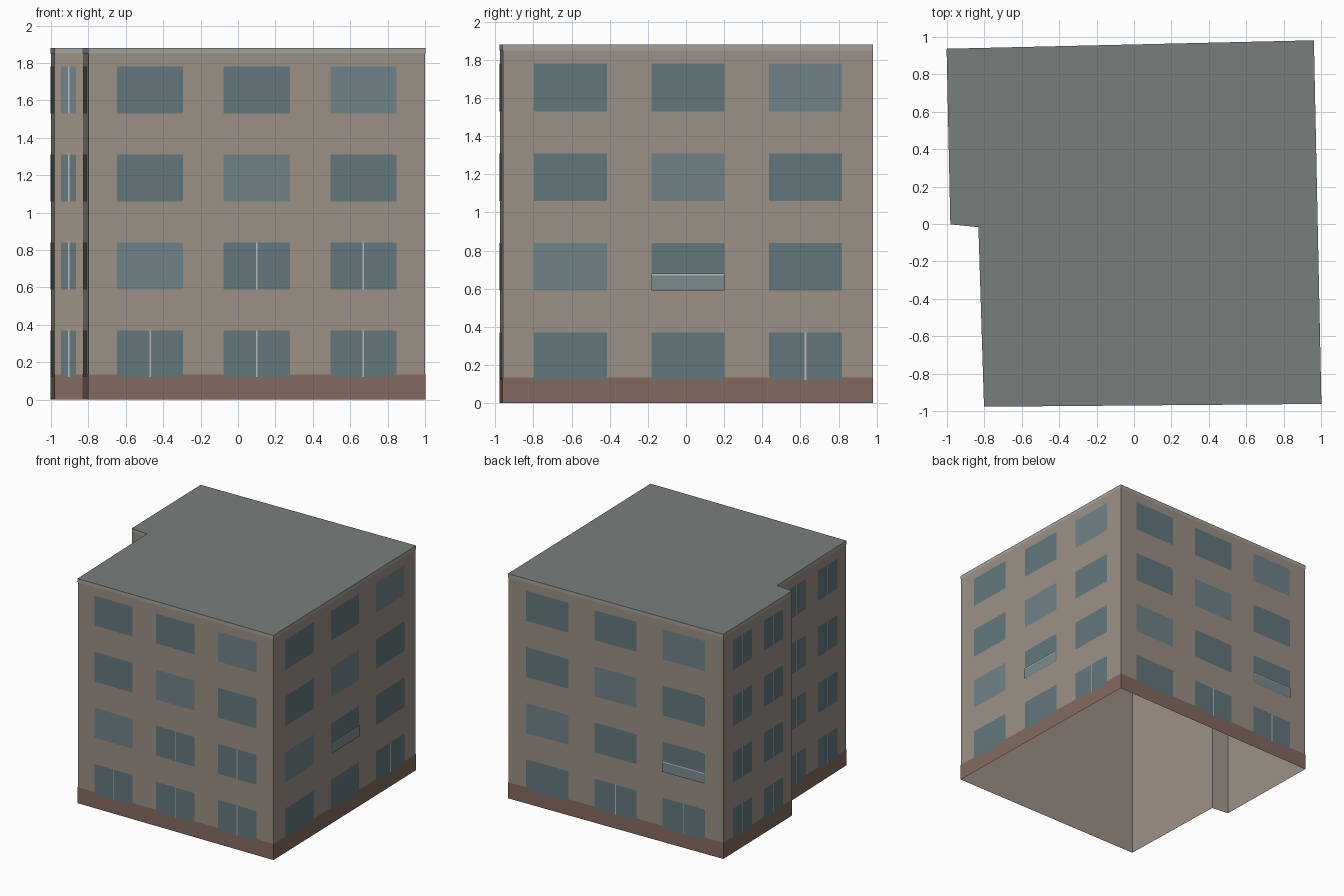
import bpy, bmesh
from mathutils import Vector

if "Cube" in bpy.data.objects:
    bpy.data.objects.remove(bpy.data.objects["Cube"])

# Footprint corners, counter-clockwise from front left
FOOT = [Vector(p) for p in ((-0.80, -0.975), (1.0, -0.96), (0.96, 0.98),
                            (-1.0, 0.935), (-0.98, 0.0), (-0.83, -0.015))]
N = len(FOOT)
HEIGHT, PLINTH, FASCIA = 1.88, 0.135, 1.85
FLOOR, SILL, WIN_H = 0.47, 0.12, 0.25


def material(name, rgb):
    m = bpy.data.materials.new(name)
    m.diffuse_color = (*rgb, 1)
    m.use_nodes = True
    m.node_tree.nodes["Principled BSDF"].inputs["Base Color"].default_value = m.diffuse_color
    return m


WALL = material("plaster", (0.33, 0.28, 0.235))
BRICK = material("brick", (0.23, 0.145, 0.115))
ROOF = material("roofing", (0.19, 0.21, 0.20))
TRIM = material("trim", (0.36, 0.36, 0.34))
GLASS = material("dark_glass", (0.125, 0.185, 0.205))
PALE = material("pale_glass", (0.16, 0.225, 0.25))
PANEL = material("balcony_glass", (0.20, 0.26, 0.27))
FRAME = material("frame", (0.48, 0.50, 0.49))


def finish(name, bm, mat):
    me = bpy.data.meshes.new(name)
    bm.to_mesh(me)
    bm.free()
    me.materials.append(mat)
    ob = bpy.data.objects.new(name, me)
    bpy.context.collection.objects.link(ob)
    return ob


def edge_frame(i):
    a, b = FOOT[i], FOOT[(i + 1) % N]
    d = (b - a).normalized()
    return a, d, Vector((d.y, -d.x)), (b - a).length


def outline(off):
    # Footprint pushed outwards with mitred corners
    pts = []
    for i in range(N):
        n0, n1 = edge_frame(i - 1 if i else N - 1)[2], edge_frame(i)[2]
        pts.append(FOOT[i] + (n0 + n1) * off / (1 + n0.dot(n1)))
    return pts


def band(name, z0, z1, off, mat):
    bm = bmesh.new()
    pts = outline(off)
    lo = [bm.verts.new((*p, z0)) for p in pts]
    hi = [bm.verts.new((*p, z1)) for p in pts]
    for i in range(N):
        j = (i + 1) % N
        bm.faces.new((lo[i], lo[j], hi[j], hi[i]))
    return finish(name, bm, mat)


# Open-bottomed shell, base course, roof edge and flat roof
band("walls", 0, HEIGHT, 0, WALL)
band("plinth", 0, PLINTH, 0.002, BRICK)
band("roof_edge", FASCIA, HEIGHT, 0.002, TRIM)
bm = bmesh.new()
bm.faces.new([bm.verts.new((*p, HEIGHT)) for p in outline(0.002)])
finish("roof", bm, ROOF)

parts = {k: bmesh.new() for k in ("windows", "pale_windows", "mullions",
                                  "balcony_panels", "balcony_rails")}


def plate(key, i, s0, s1, z0, z1, off):
    # Rectangle lying on wall i, between distances s0 and s1 along it
    a, d, n, _ = edge_frame(i)
    p, q = a + d * s0 + n * off, a + d * s1 + n * off
    bm = parts[key]
    bm.faces.new([bm.verts.new(v) for v in
                  ((*p, z0), (*q, z0), (*q, z1), (*p, z1))])


# Per wall: bays, end margin, (floor, bay) with mullions, balcony positions
ALL = {(r, b) for r in range(4) for b in range(2)}
LAYOUT = [
    (3, 0.045, {(0, 0), (0, 1), (0, 2), (1, 1), (1, 2)}, set()),
    (3, 0.045, {(0, 2)}, {(1, 1)}),
    (3, 0.045, {(0, 1), (0, 2)}, {(1, 2)}),
    (2, 0.045, ALL, set()),
    (1, 0.011, ALL, set()),
    (2, 0.045, ALL, set()),
]

for i, (bays, margin, mullions, balconies) in enumerate(LAYOUT):
    bay = (edge_frame(i)[3] - 2 * margin) / bays
    half = bay * 0.31
    for r in range(4):
        z = SILL + r * FLOOR
        for b in range(bays):
            c = margin + bay * (b + 0.5)
            pale = (bays == 3 and r - b == 1) or (bays == 1 and r == 3)
            plate("pale_windows" if pale else "windows", i,
                  c - half, c + half, z, z + WIN_H, 0.004)
            if (r, b) in mullions:
                plate("mullions", i, c - 0.004, c + 0.004, z, z + WIN_H, 0.006)
            if (r, b) in balconies:
                plate("balcony_panels", i, c - half, c + half, z, z + 0.08, 0.010)
                plate("balcony_rails", i, c - half, c + half, z + 0.08, z + 0.09, 0.012)

for key, mat in zip(parts, (GLASS, PALE, FRAME, PANEL, FRAME)):
    finish(key, parts[key], mat)
